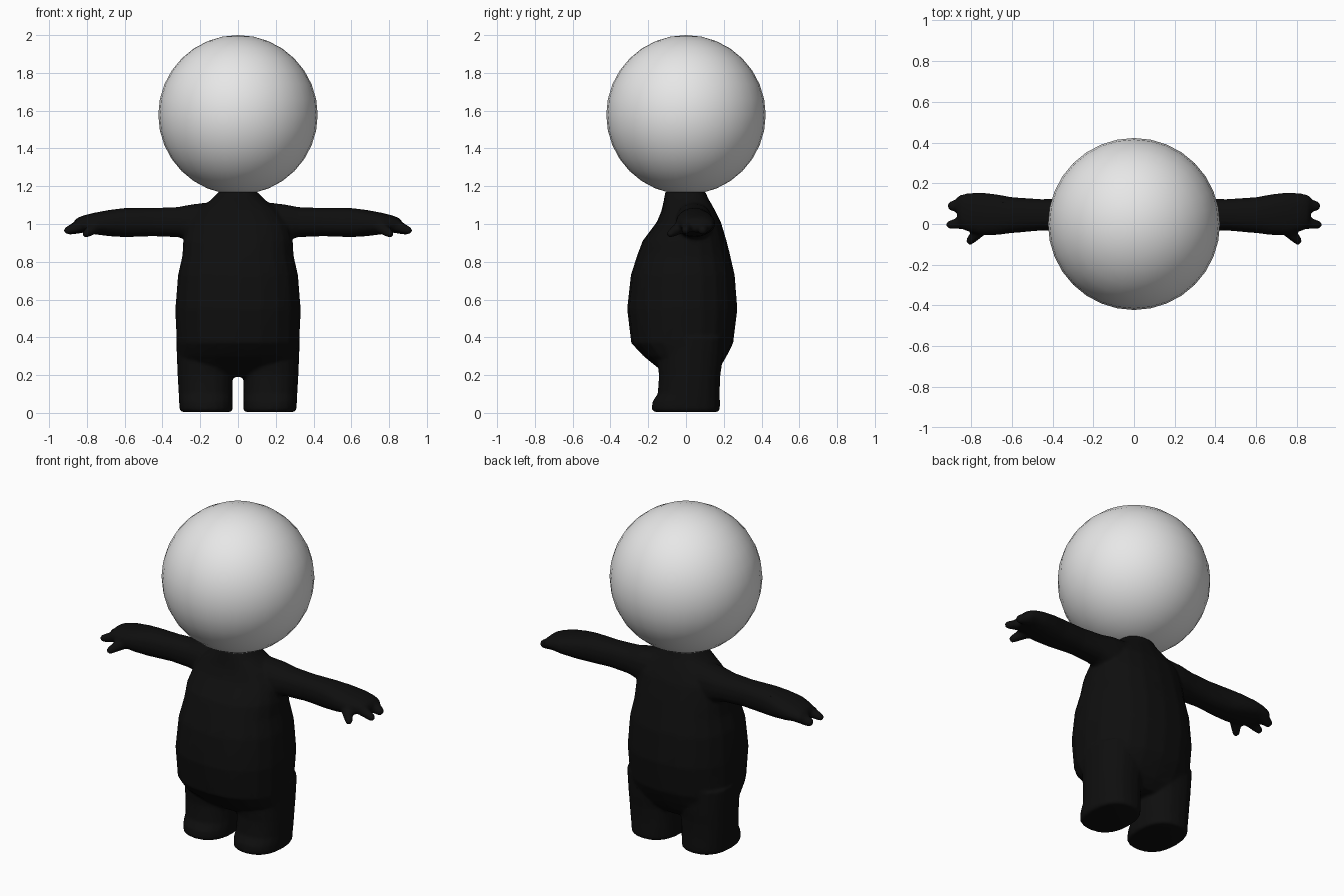
import bpy, bmesh, math
from mathutils import Vector

if "Cube" in bpy.data.objects:
    bpy.data.objects.remove(bpy.data.objects["Cube"])


def material(name, value):
    m = bpy.data.materials.new(name)
    m.diffuse_color = (value, value, value, 1)
    m.use_nodes = True
    m.node_tree.nodes["Principled BSDF"].inputs["Base Color"].default_value = m.diffuse_color
    return m


black = material("suit black", 0.0045)
grey = material("head light grey", 0.8)


def skin(bm, rings):
    """Join rings of points with quads and cap both ends."""
    loops = [[bm.verts.new(p) for p in r] for r in rings]
    n = len(loops[0])
    for a, b in zip(loops, loops[1:]):
        for i in range(n):
            bm.faces.new((a[i], a[(i + 1) % n], b[(i + 1) % n], b[i]))
    bm.faces.new(loops[0][::-1])
    bm.faces.new(loops[-1])


def oval(lo1, hi1, lo2, hi2, n=20, power=0.85):
    """Rounded-box outline between two pairs of limits."""
    pts = []
    for i in range(n):
        t = 2 * math.pi * i / n
        c, s = math.cos(t), math.sin(t)
        u = math.copysign(abs(c) ** power, c)
        v = math.copysign(abs(s) ** power, s)
        pts.append(((lo1 + hi1) / 2 + u * (hi1 - lo1) / 2,
                    (lo2 + hi2) / 2 + v * (hi2 - lo2) / 2))
    return pts


def finger(bm, side, start, end, r0, r1):
    """Tapered finger with a rounded tip."""
    a, b = Vector(start), Vector(end)
    d = (b - a).normalized()
    u = d.cross(Vector((0, 0, 1))).normalized()
    v = d.cross(u)
    rings = []
    for f, r in ((0, r0), (0.75, r1), (0.93, r1 * 0.8), (1, r1 * 0.4)):
        ring = []
        for i in range(10):
            t = 2 * math.pi * i / 10
            p = a.lerp(b, f) + (u * math.cos(t) + v * math.sin(t)) * r
            ring.append((p.x * side, p.y, p.z))
        rings.append(ring)
    skin(bm, rings)


bm = bmesh.new()

# Torso: height, half width, front, back
torso = [(0.19, 0.24, -0.08, 0.13), (0.24, 0.29, -0.15, 0.18),
         (0.30, 0.315, -0.225, 0.215), (0.37, 0.325, -0.29, 0.25),
         (0.55, 0.332, -0.312, 0.272), (0.73, 0.318, -0.292, 0.258),
         (0.83, 0.295, -0.26, 0.235), (0.91, 0.29, -0.23, 0.215),
         (1.01, 0.265, -0.155, 0.185), (1.07, 0.22, -0.13, 0.155),
         (1.115, 0.16, -0.12, 0.13), (1.14, 0.13, -0.115, 0.115),
         (1.17, 0.105, -0.11, 0.105)]
skin(bm, [[(x, y, z) for x, y in oval(-w, w, f, b)] for z, w, f, b in torso])

# Leg: height, inner, outer, front, back
leg = [(0.005, 0.035, 0.30, -0.17, 0.17), (0.02, 0.028, 0.31, -0.182, 0.18),
       (0.06, 0.028, 0.312, -0.178, 0.18), (0.10, 0.028, 0.314, -0.15, 0.178),
       (0.20, 0.028, 0.32, -0.143, 0.182), (0.25, 0.02, 0.322, -0.15, 0.19),
       (0.40, 0.01, 0.328, -0.15, 0.20)]

# Arm and palm: distance out, front, back, bottom, top
arm = [(0.10, -0.06, 0.14, 0.86, 1.12), (0.24, -0.055, 0.14, 0.91, 1.105),
       (0.32, -0.04, 0.13, 0.93, 1.09), (0.45, -0.032, 0.122, 0.935, 1.085),
       (0.60, -0.045, 0.132, 0.93, 1.085), (0.68, -0.055, 0.147, 0.935, 1.075),
       (0.76, -0.055, 0.156, 0.945, 1.06), (0.82, -0.035, 0.15, 0.955, 1.045),
       (0.855, -0.02, 0.143, 0.955, 1.03), (0.87, 0.05, 0.13, 0.965, 1.01)]

for s in (-1, 1):
    skin(bm, [[(s * x, y, z) for x, y in oval(i, o, f, b)]
              for z, i, o, f, b in leg])
    skin(bm, [[(s * x, y, z) for y, z in oval(f, b, lo, hi, 16)]
              for x, f, b, lo, hi in arm])
    finger(bm, s, (0.74, -0.01, 0.995), (0.815, -0.095, 0.94), 0.04, 0.024)
    finger(bm, s, (0.80, 0.01, 1.00), (0.92, -0.005, 0.96), 0.038, 0.024)
    finger(bm, s, (0.80, 0.10, 1.00), (0.912, 0.085, 0.96), 0.045, 0.028)

bmesh.ops.recalc_face_normals(bm, faces=bm.faces)
mesh = bpy.data.meshes.new("body")
bm.to_mesh(mesh)
bm.free()
body = bpy.data.objects.new("body", mesh)
bpy.context.collection.objects.link(body)
mesh.materials.append(black)

# Fuse the limbs into one skin with softened joins
remesh = body.modifiers.new("fuse", 'REMESH')
remesh.mode = 'VOXEL'
remesh.voxel_size = 0.01
remesh.use_smooth_shade = True
soften = body.modifiers.new("soften", 'SMOOTH')
soften.factor = 0.5
soften.iterations = 4
thin = body.modifiers.new("thin", 'DECIMATE')
thin.ratio = 0.2

# Head
bpy.ops.mesh.primitive_uv_sphere_add(segments=32, ring_count=16, radius=0.422,
                                     location=(0, 0, 1.578))
head = bpy.context.object
head.name = "head"
head.data.materials.append(grey)
bpy.ops.object.shade_smooth()
